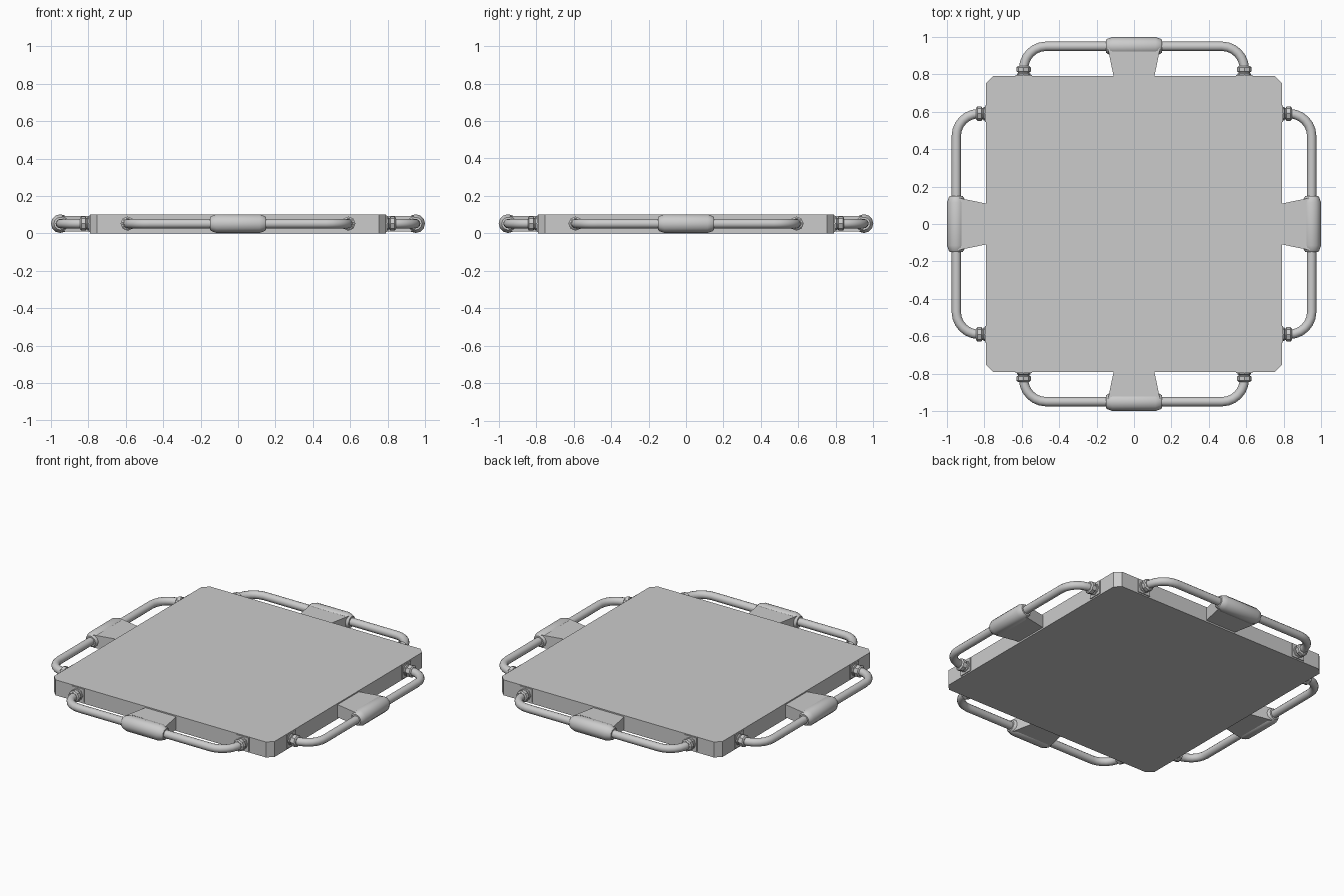
import bpy, bmesh
from math import sin, cos, pi, radians
from mathutils import Vector, Matrix

if "Cube" in bpy.data.objects:
    bpy.data.objects.remove(bpy.data.objects["Cube"])

ZC = 0.052      # handle axis height
Y_BAR = 0.95    # handle bar distance from centre
X_END = 0.59    # handle end offset
BEND = 0.12


def finish(name, bm, smooth=False):
    bmesh.ops.recalc_face_normals(bm, faces=bm.faces)
    me = bpy.data.meshes.new(name)
    bm.to_mesh(me)
    bm.free()
    if smooth:
        me.shade_smooth()
        me.set_sharp_from_angle(angle=radians(35))
    return me


def prism(name, outline, z0, z1):
    bm = bmesh.new()
    face = bm.faces.new([bm.verts.new((x, y, z0)) for x, y in outline])
    ext = bmesh.ops.extrude_face_region(bm, geom=[face])
    verts = [v for v in ext["geom"] if isinstance(v, bmesh.types.BMVert)]
    bmesh.ops.translate(bm, verts=verts, vec=(0, 0, z1 - z0))
    return finish(name, bm)


def tube(name, path, radii, sides=12):
    """Sweep a round section along a flat path at handle height."""
    bm = bmesh.new()
    pts = [Vector((x, y, ZC)) for x, y in path]
    rings = []
    for i, p in enumerate(pts):
        t = (pts[min(i + 1, len(pts) - 1)] - pts[max(i - 1, 0)]).normalized()
        n = Vector((-t.y, t.x, 0))
        rings.append([bm.verts.new(p + radii[i] * (
            n * cos(2 * pi * k / sides) + Vector((0, 0, sin(2 * pi * k / sides)))))
            for k in range(sides)])
    for a, b in zip(rings, rings[1:]):
        for k in range(sides):
            j = (k + 1) % sides
            bm.faces.new((a[k], a[j], b[j], b[k]))
    bm.faces.new(rings[0])
    bm.faces.new(rings[-1])
    return finish(name, bm, True)


def place(name, me, turn=0.0):
    ob = bpy.data.objects.new(name, me)
    ob.matrix_world = Matrix.Rotation(turn, 4, 'Z')
    bpy.context.collection.objects.link(ob)


# Square slab with clipped corners
h, c = 0.79, 0.037
slab = [(-h + c, -h), (h - c, -h), (h, -h + c), (h, h - c),
        (h - c, h), (-h + c, h), (-h, h - c), (-h, -h + c)]
place("slab", prism("slab", slab, 0.0, 0.1))

# Bent handle bar
half = [(X_END, 0.78)]
for i in range(7):
    a = i / 6 * pi / 2
    half.append((X_END - BEND + BEND * cos(a), Y_BAR - BEND + BEND * sin(a)))
path = half + [(-x, y) for x, y in reversed(half)]
parts = {"handle_bar": tube("handle_bar", path, [0.025] * len(path))}

# Thick grip sleeve with tapered ends
parts["grip"] = tube("grip", [(x, Y_BAR) for x in (-0.15, -0.14, -0.115, 0.115, 0.14, 0.15)],
                     [0.034, 0.041, 0.05, 0.05, 0.041, 0.034])

# Flared web joining grip to slab
parts["grip_web"] = prism("grip_web", [(-0.107, 0.78), (0.107, 0.78),
                                       (0.14, 0.94), (-0.14, 0.94)], 0.01, 0.092)

# Mounting flange and collar at each handle end
for side, s in (("left", -1), ("right", 1)):
    x = s * X_END
    parts["flange_" + side] = prism("flange_" + side, [
        (x - 0.044, 0.78), (x + 0.044, 0.78), (x + 0.044, 0.796), (x - 0.044, 0.796)],
        0.008, 0.096)
    ys = (0.79, 0.803, 0.806, 0.812, 0.815, 0.838, 0.844)
    rs = (0.038, 0.036, 0.031, 0.031, 0.038, 0.038, 0.030)
    parts["collar_" + side] = tube("collar_" + side, [(x, y) for y in ys], rs, 8)

# Repeat the handle set on all four sides
for i, edge in enumerate(("back", "left", "front", "right")):
    for name, me in parts.items():
        place(edge + "_" + name, me, i * pi / 2)
